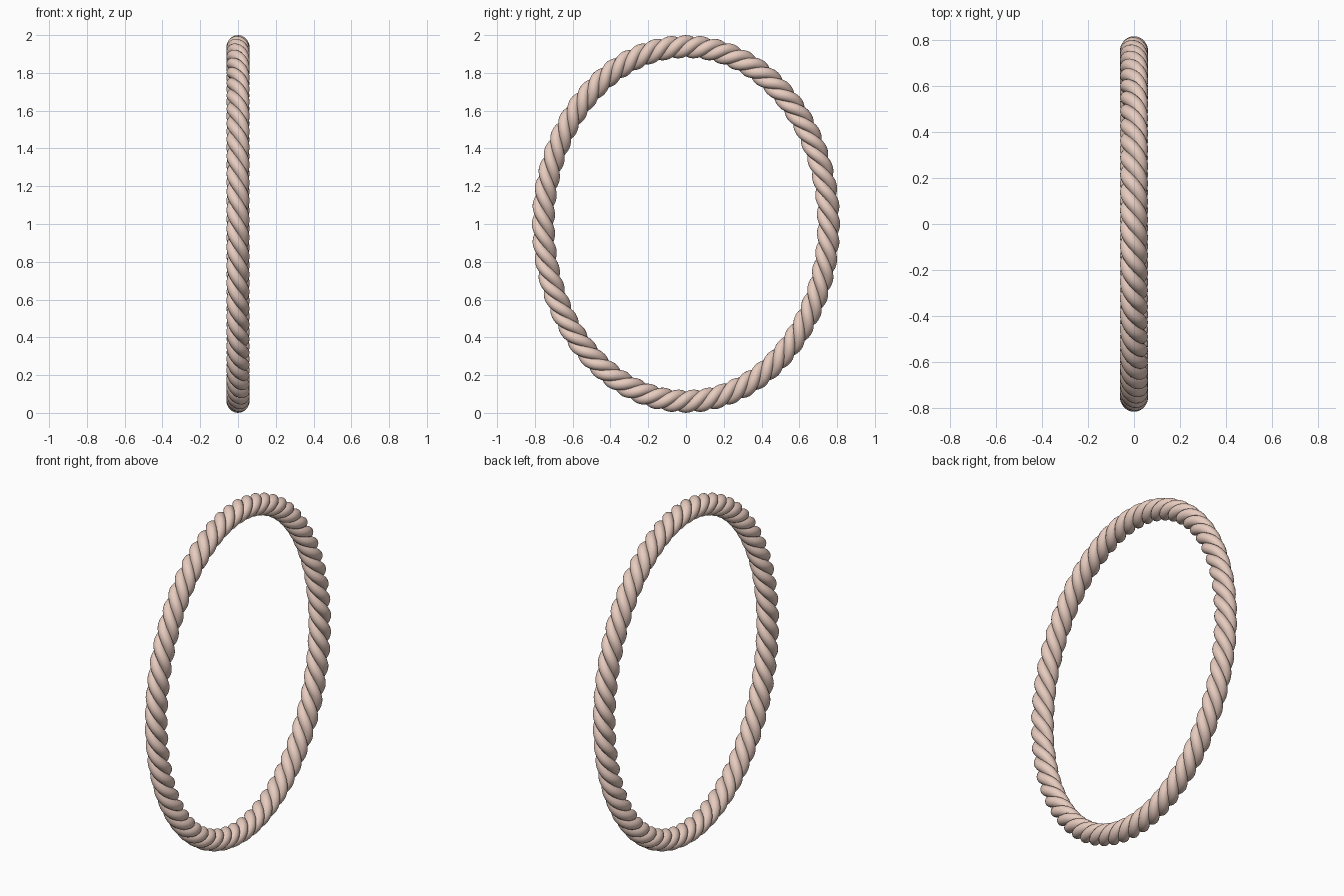
import bpy
from math import sin, cos, pi
from mathutils import Vector

if "Cube" in bpy.data.objects:
    bpy.data.objects.remove(bpy.data.objects["Cube"])

HALF_Y, HALF_Z = 0.755, 0.939   # oval centre line of the rope
STRANDS, TURNS = 3, 20
HELIX_R, STRAND_R = 0.031, 0.030
POINTS = 600

mat = bpy.data.materials.new("rope_pink")
mat.diffuse_color = (0.80, 0.60, 0.52, 1)
mat.use_nodes = True
mat.node_tree.nodes["Principled BSDF"].inputs["Base Color"].default_value = mat.diffuse_color


def strand_point(t, phase):
    """Point on a left-handed helix wound round the oval."""
    centre = Vector((0, HALF_Y * cos(t), 1 + HALF_Z * sin(t)))
    outward = Vector((0, HALF_Z * cos(t), HALF_Y * sin(t))).normalized()
    side = Vector((-1, 0, 0))
    a = phase - TURNS * t
    return centre + HELIX_R * (cos(a) * outward + sin(a) * side)


# Three twisted strands forming the oval rope
for k in range(STRANDS):
    curve = bpy.data.curves.new(f"rope_strand_{k + 1}", 'CURVE')
    curve.dimensions = '3D'
    curve.bevel_depth = STRAND_R
    curve.bevel_resolution = 6
    spline = curve.splines.new('POLY')
    spline.points.add(POINTS - 1)
    for i, p in enumerate(spline.points):
        p.co = (*strand_point(2 * pi * i / POINTS, 2 * pi * k / STRANDS), 1)
    spline.use_cyclic_u = True
    spline.use_smooth = True
    obj = bpy.data.objects.new(f"rope_strand_{k + 1}", curve)
    curve.materials.append(mat)
    bpy.context.collection.objects.link(obj)
    # Turn the swept strand into a smooth mesh
    bpy.ops.object.select_all(action='DESELECT')
    obj.select_set(True)
    bpy.context.view_layer.objects.active = obj
    bpy.ops.object.convert(target='MESH')
    bpy.ops.object.shade_smooth()
